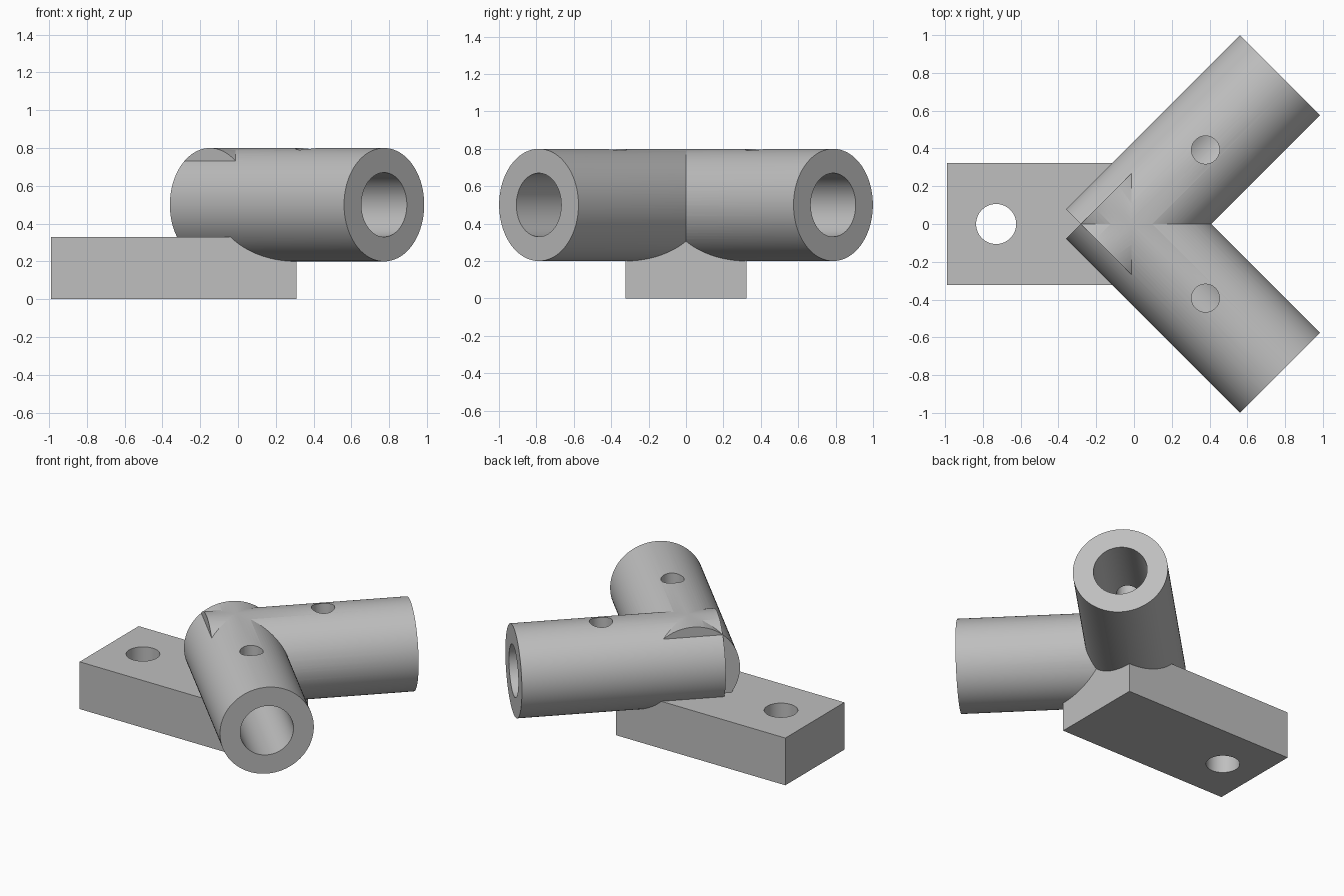
import bpy
import math
from mathutils import Vector, Matrix

cube = bpy.data.objects.get("Cube")
if cube:
    bpy.data.objects.remove(cube, do_unlink=True)

# Single grey material
grey = bpy.data.materials.new("plain_grey")
grey.use_nodes = True
colour = (0.52, 0.52, 0.52, 1)
grey.diffuse_color = colour
grey.node_tree.nodes["Principled BSDF"].inputs["Base Color"].default_value = colour

CROSS = Vector((-0.014, 0, 0.5))    # where the two tube axes meet
TUBE_R, BORE_R, SCREW_R, BASE_R = 0.3, 0.17, 0.074, 0.106
BACK, FRONT, BORE_END = -0.19, 1.113, 0.2


def cylinder(name, radius, start, end, sides=96):
    """Cylinder running from one point to another."""
    axis = end - start
    bpy.ops.mesh.primitive_cylinder_add(vertices=sides, radius=radius, depth=axis.length)
    obj = bpy.context.object
    obj.name = name
    turn = axis.to_track_quat('Z', 'Y').to_matrix().to_4x4()
    obj.data.transform(Matrix.Translation((start + end) / 2) @ turn)
    return obj


def combine(target, tool, operation):
    """Apply a boolean and remove the tool."""
    mod = target.modifiers.new(operation.lower(), 'BOOLEAN')
    mod.operation, mod.object, mod.solver = operation, tool, 'EXACT'
    bpy.context.view_layer.objects.active = target
    bpy.ops.object.modifier_apply(modifier=mod.name)
    bpy.data.objects.remove(tool, do_unlink=True)


# Mounting base block
bpy.ops.mesh.primitive_cube_add(size=1)
bracket = bpy.context.object
bracket.name = "angled_tube_bracket"
bracket.data.transform(Matrix.Translation((-0.34, 0, 0.164)) @ Matrix.Diagonal((1.3, 0.648, 0.328, 1)))

directions = [Vector((1, side, 0)).normalized() for side in (-1, 1)]

# Two crossing tubes
for d in directions:
    combine(bracket, cylinder("tube", TUBE_R, CROSS + d * BACK, CROSS + d * FRONT), 'UNION')

# Blind bores and the screw holes that meet them from above
for d in directions:
    combine(bracket, cylinder("bore", BORE_R, CROSS + d * BORE_END, CROSS + d * (FRONT + 0.1)), 'DIFFERENCE')
    hole = CROSS + d * 0.555
    combine(bracket, cylinder("screw_hole", SCREW_R, hole, hole + Vector((0, 0, 0.5)), 48), 'DIFFERENCE')

# Bolt hole through the base
bolt = Vector((-0.73, 0, -0.1))
combine(bracket, cylinder("bolt_hole", BASE_R, bolt, bolt + Vector((0, 0, 0.6)), 64), 'DIFFERENCE')

# Finish
bracket.data.materials.clear()
bracket.data.materials.append(grey)
bpy.ops.object.select_all(action='DESELECT')
bracket.select_set(True)
bpy.context.view_layer.objects.active = bracket
bpy.ops.object.shade_smooth_by_angle(angle=math.radians(20))
